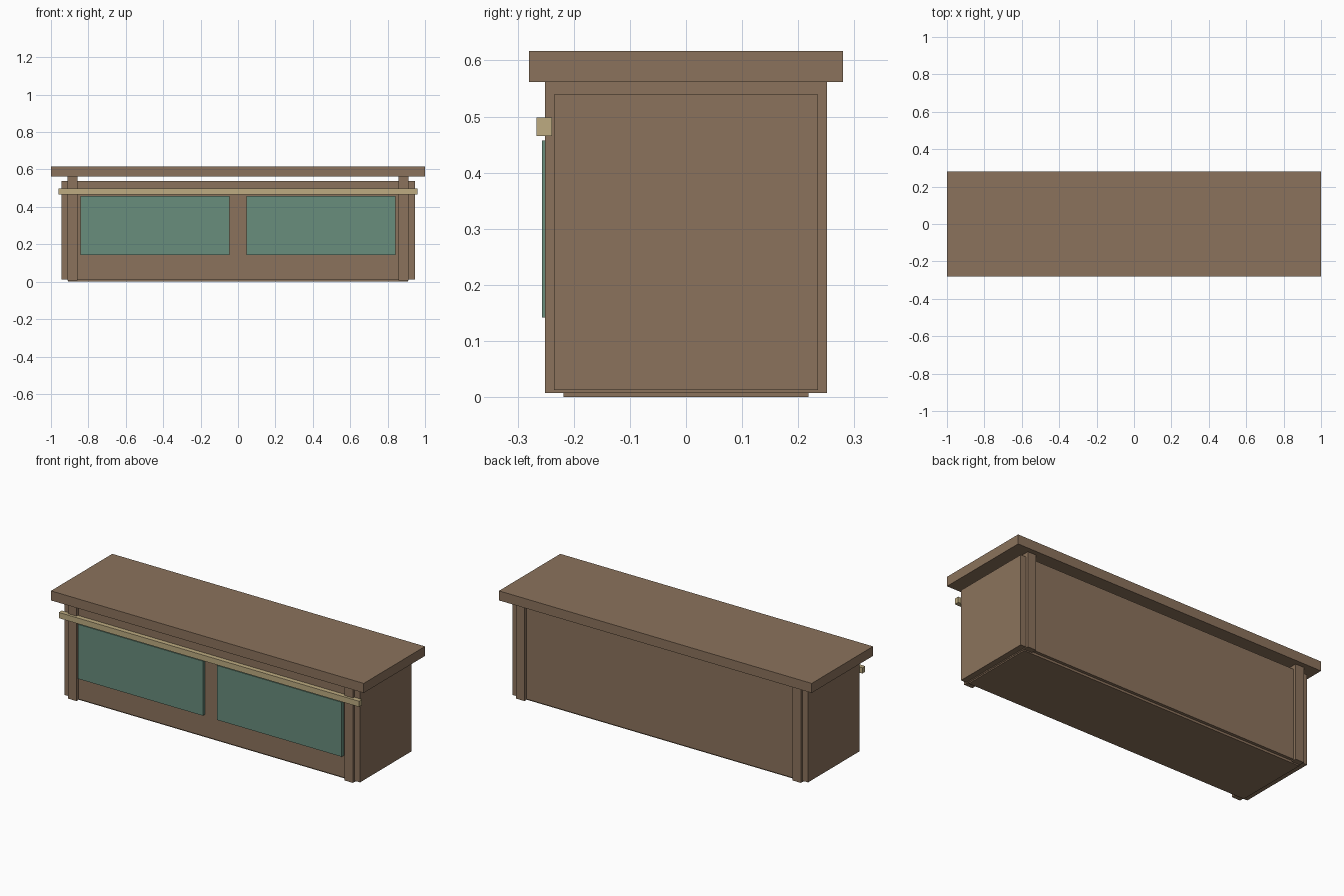
import bpy

default = bpy.data.objects.get("Cube")
if default:
    bpy.data.objects.remove(default, do_unlink=True)


def make_material(name, rgb):
    mat = bpy.data.materials.new(name)
    mat.use_nodes = True
    color = (*rgb, 1.0)
    mat.diffuse_color = color
    mat.node_tree.nodes["Principled BSDF"].inputs["Base Color"].default_value = color
    return mat


brown = make_material("brown wood", (0.26, 0.171, 0.107))
green = make_material("muted green", (0.138, 0.266, 0.202))
tan = make_material("pale tan", (0.51, 0.41, 0.22))


def box(name, x, y, z, mat):
    """Box spanning the given (low, high) range on each axis."""
    spans = (x, y, z)
    bpy.ops.mesh.primitive_cube_add(size=1, location=[(a + b) / 2 for a, b in spans])
    obj = bpy.context.object
    obj.name = name
    obj.scale = [b - a for a, b in spans]
    bpy.ops.object.transform_apply(location=False, rotation=False, scale=True)
    obj.data.materials.append(mat)
    return obj


# Carcass, base and overhanging top
box("cabinet_body", (-0.945, 0.945), (-0.235, 0.235), (0.013, 0.539), brown)
box("base_board", (-0.908, 0.908), (-0.218, 0.218), (0.0, 0.02), brown)
box("top_board", (-1, 1), (-0.28, 0.28), (0.562, 0.617), brown)

# Handrail across the front
box("front_rail", (-0.96, 0.96), (-0.266, -0.239), (0.465, 0.498), tan)

# End frames and door panels, one of each per side
for side, sign in (("left", 1), ("right", -1)):
    box(f"{side}_end_frame", sorted((sign * 0.857, sign * 0.911)),
        (-0.251, 0.251), (0.007, 0.562), brown)
    box(f"{side}_door_panel", sorted((sign * 0.045, sign * 0.843)),
        (-0.257, -0.23), (0.142, 0.457), green)
